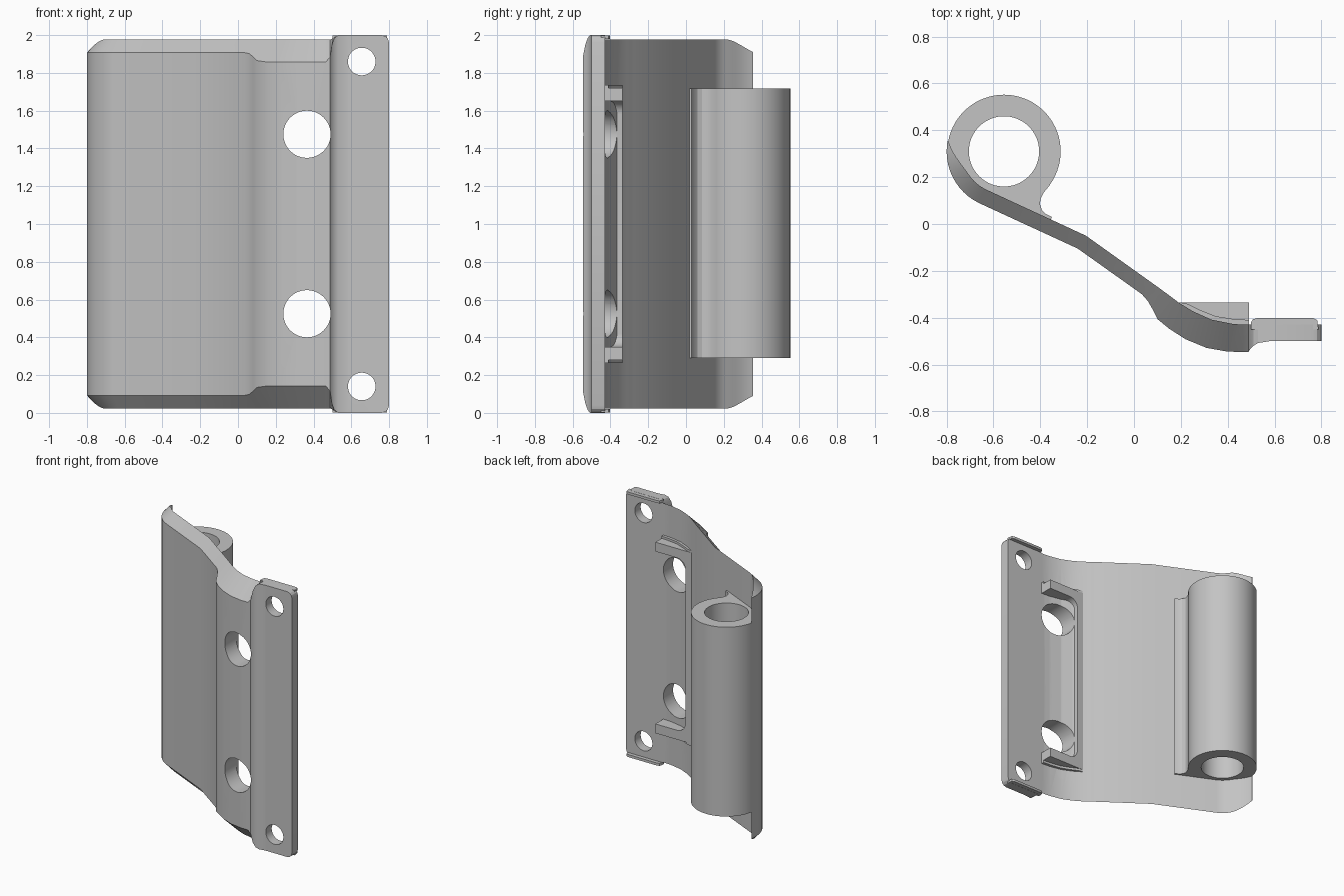
import bpy, bmesh
from math import sin, cos, pi, radians

cube = bpy.data.objects.get("Cube")
if cube:
    bpy.data.objects.remove(cube, do_unlink=True)

steel = bpy.data.materials.new("plain_grey")
steel.use_nodes = True
GREY = (0.55, 0.55, 0.55, 1)
steel.diffuse_color = GREY
steel.node_tree.nodes["Principled BSDF"].inputs["Base Color"].default_value = GREY


def finish(name, bm):
    bmesh.ops.recalc_face_normals(bm, faces=bm.faces)
    mesh = bpy.data.meshes.new(name)
    bm.to_mesh(mesh)
    bm.free()
    mesh.materials.append(steel)
    obj = bpy.data.objects.new(name, mesh)
    bpy.context.collection.objects.link(obj)
    return obj


def activate(obj):
    bpy.ops.object.select_all(action='DESELECT')
    obj.select_set(True)
    bpy.context.view_layer.objects.active = obj


def smooth(obj):
    activate(obj)
    bpy.ops.object.shade_smooth_by_angle(angle=radians(25))


def prism(name, pts, lo, hi, axis='z'):
    """Extrude a plan (x, y) along z, or an elevation (x, z) along y."""
    bm = bmesh.new()
    place = (lambda p, h: (p[0], p[1], h)) if axis == 'z' else (lambda p, h: (p[0], h, p[1]))
    a, b = [[bm.verts.new(place(p, h)) for p in pts] for h in (lo, hi)]
    bm.faces.new(a)
    bm.faces.new(b)
    n = len(pts)
    for i in range(n):
        j = (i + 1) % n
        bm.faces.new((a[i], a[j], b[j], b[i]))
    return finish(name, bm)


def circle(cx, cy, r, n):
    return [(cx + r * cos(2 * pi * i / n), cy + r * sin(2 * pi * i / n)) for i in range(n)]


# Hinge leaf: stations of front x, y, back x, y, front half height, back half height
CX, CY, R = -0.555, 0.31, 0.245
EDGE, TOP, PAD = 0.907, 0.977, 0.858
stations = []
for i in range(13):
    k = max(i / 12, 0.02)
    a = radians(168 + 76 * k)
    t = sin(min(1, k / 0.6) * pi / 2)
    r = R - 0.065 * t
    stations.append((CX + R * cos(a), CY + R * sin(a), CX + r * cos(a), CY + r * sin(a),
                     EDGE, EDGE + (TOP - EDGE) * t))
stations += [
    (-.24, -.105, -.205, -.05, EDGE, TOP),
    (.034, -.30, .11, -.275, EDGE, TOP),
    (.06, -.33, .12, -.283, .902, TOP),
    (.08, -.365, .13, -.29, .885, TOP),
    (.10, -.406, .16, -.312, .865, TOP),
    (.15, -.447, .19, -.335, PAD, TOP),
    (.22, -.492, .25, -.372, PAD, TOP),
    (.31, -.529, .33, -.408, PAD, TOP),
    (.40, -.545, .42, -.426, PAD, TOP),
    (.465, -.546, .465, -.43, PAD, TOP),
    (.488, -.546, .488, -.43, .885, TOP),
    (.497, -.533, .497, -.43, .95, .98),
    (.51, -.52, .51, -.43, .985, .99),
    (.53, -.508, .53, -.43, 1, 1),
    (.58, -.5, .58, -.43, 1, 1),
    (.76, -.5, .76, -.43, 1, 1),
    (.782, -.5, .782, -.43, .993, .993),
    (.794, -.5, .794, -.43, .98, .98),
    (.8, -.5, .8, -.43, .96, .96),
]
bm = bmesh.new()
rings = []
for fx, fy, bx, by, hf, hb in stations:
    corners = ((fx, fy, 1 - hf), (fx, fy, 1 + hf), (bx, by, 1 + hb), (bx, by, 1 - hb))
    rings.append([bm.verts.new(c) for c in corners])
for p, q in zip(rings, rings[1:]):
    for i in range(4):
        j = (i + 1) % 4
        bm.faces.new((p[i], p[j], q[j], q[i]))
bm.faces.new(rings[0])
bm.faces.new(rings[-1])
leaf = finish("hinge_leaf", bm)

# Screw holes and large holes through the leaf
for x, half, r in ((.655, .86, .073), (.365, .475, .125)):
    for s in (-1, 1):
        cutter = prism("hole_cutter", circle(x, 1 + s * half, r, 48), -.8, -.2, 'y')
        cutter.hide_render = True
        mod = leaf.modifiers.new("hole", 'BOOLEAN')
        mod.operation = 'DIFFERENCE'
        mod.solver = 'EXACT'
        mod.object = cutter
        activate(leaf)
        bpy.ops.object.modifier_apply(modifier=mod.name)
        bpy.data.objects.remove(cutter, do_unlink=True)
smooth(leaf)

# Pin barrel with an open bore
LOW, HIGH, N = .29, 1.717, 72
bm = bmesh.new()
loops = [[bm.verts.new((x, y, z)) for x, y in circle(CX, CY, r, N)]
         for r, z in ((.242, LOW), (.242, HIGH), (.15, HIGH), (.15, LOW))]
for k in range(4):
    p, q = loops[k], loops[(k + 1) % 4]
    for i in range(N):
        j = (i + 1) % N
        bm.faces.new((p[i], p[j], q[j], q[i]))
smooth(finish("pin_barrel", bm))

# Web joining barrel and leaf, with a concave flank
web = [(-.68, .13), (-.55, .07), (-.37, -.01), (-.35, .03), (-.375, .042), (-.393, .06),
       (-.402, .085), (-.398, .11), (-.385, .135), (-.36, .165), (-.5, .15), (-.62, .152)]
smooth(prism("barrel_web", web, LOW, HIGH))

# C-shaped rib on the back, with rounded inner corners
WALL, END, RAD = .24, .49, .07
inner = [(END, .65)]
for i in range(9):
    a = pi / 2 * i / 8
    inner.append((WALL + RAD - RAD * sin(a), .65 - RAD + RAD * cos(a)))
rib = [(.18, 1.72), (END, 1.72)]
rib += [(x, 1 + h) for x, h in inner]
rib += [(x, 1 - h) for x, h in reversed(inner)]
rib += [(END, .28), (.18, .28)]
smooth(prism("back_rib", rib, -.44, -.335, 'y'))

# Rib root flares and the small lips at both ends of the mounting plate
flare = [(.18, -.335), (.22, -.337), (.28, -.366), (.35, -.394), (.42, -.405),
         (END, -.41), (END, -.44), (.33, -.43), (.2, -.36)]
lip = [(.5, -.45), (.5, -.42), (.507, -.407), (.525, -.402), (.765, -.402),
       (.782, -.41), (.788, -.45)]
for part, pts, near, far in (("rib_flare", flare, .72, .737), ("plate_lip", lip, .98, .999)):
    for side, s in (("upper", 1), ("lower", -1)):
        smooth(prism(side + "_" + part, pts, 1 + s * near, 1 + s * far))
